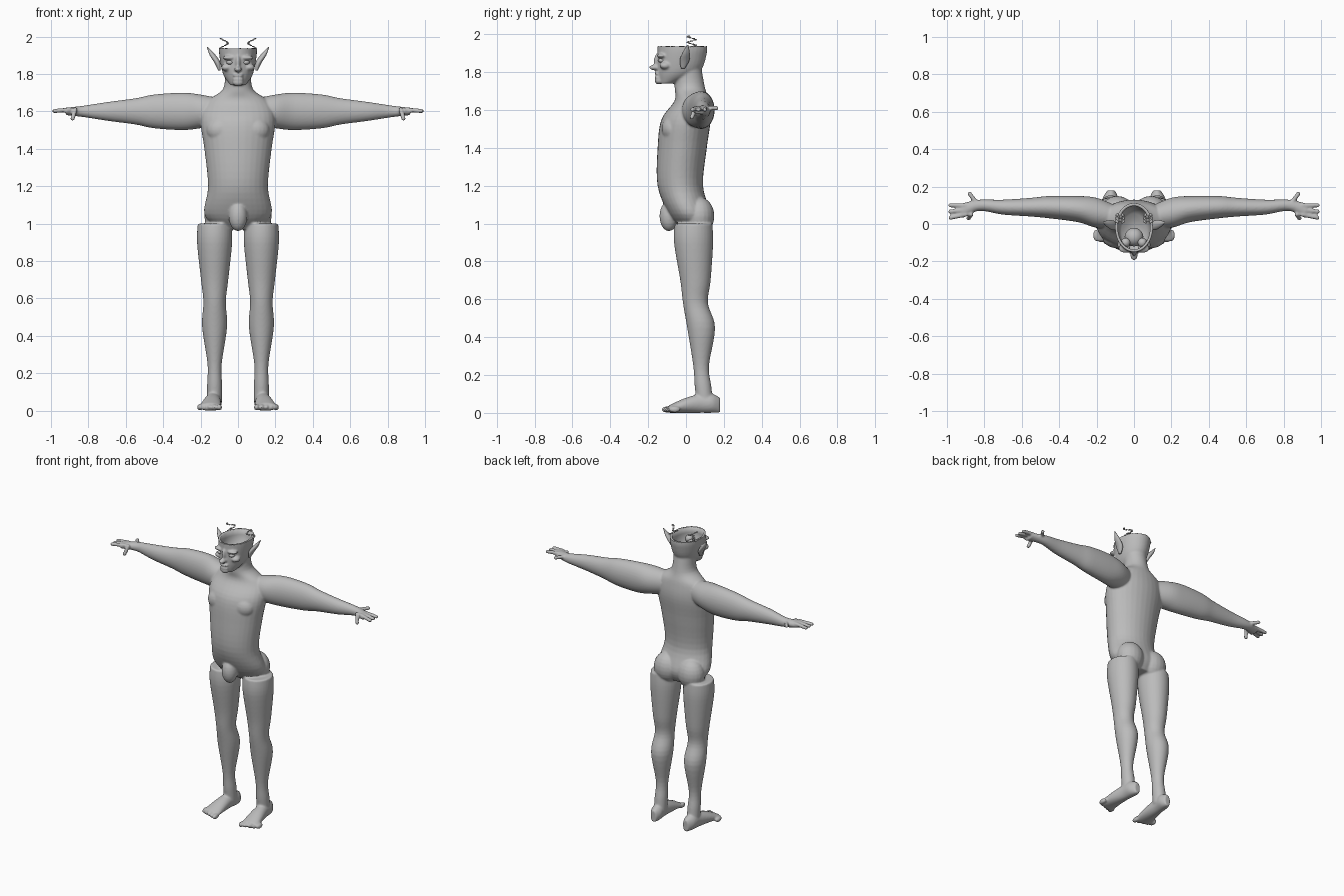
import bpy, bmesh, math, random
from mathutils import Vector, Matrix

random.seed(4)
if "Cube" in bpy.data.objects:
    bpy.data.objects.remove(bpy.data.objects["Cube"])

grey = (.5, .5, .5, 1)
skin = bpy.data.materials.new("grey_clay")
skin.use_nodes = True
skin.diffuse_color = grey
skin.node_tree.nodes["Principled BSDF"].inputs["Base Color"].default_value = grey


def catmull_rom(before, start, end, after, t):
    """Smooth blend between two cross-section values."""
    leave, arrive = (end - before) / 2, (after - start) / 2
    rise = end - start
    return start + t * (leave + t * (3 * rise - 2 * leave - arrive + t * (leave + arrive - 2 * rise)))


def refine(rows, steps):
    """Insert smooth cross-sections between the given ones."""
    last = len(rows) - 1
    fine = []
    for i in range(last):
        near = rows[max(i - 1, 0)], rows[i], rows[i + 1], rows[min(i + 2, last)]
        for step in range(steps):
            fine.append([catmull_rom(*values, step / steps) for values in zip(*near)])
    return fine + [rows[-1]]


def place(bm, build, mirror):
    """Run a builder, then copy its faces to the other side if asked."""
    old = set(bm.verts)
    build()
    if mirror:
        fresh = [v for v in bm.verts if v not in old]
        faces = {f for v in fresh for f in v.link_faces}
        copy = bmesh.ops.duplicate(bm, geom=fresh + list(faces))["geom"]
        for item in copy:
            if isinstance(item, bmesh.types.BMVert):
                item.co.x = -item.co.x


def loft(bm, point, rows, mirror=False, steps=5, sides=32):
    """Closed loft. point(t, centre, a, b) places a unit-circle offset a, b."""
    def build():
        rings = []
        for t, centre, wide, deep in refine(rows, steps):
            angles = [math.tau * k / sides for k in range(sides)]
            rings.append([bm.verts.new(point(t, centre, wide * math.cos(a), deep * math.sin(a)))
                          for a in angles])
        for low, high in zip(rings, rings[1:]):
            for k in range(sides):
                bm.faces.new((low[k - 1], low[k], high[k], high[k - 1]))
        bm.faces.new(rings[0])
        bm.faces.new(rings[-1])
    place(bm, build, mirror)


def blob(bm, centre, radii, mirror=False):
    """Ellipsoid, optionally on both sides."""
    matrix = Matrix.Translation(centre) @ Matrix.Diagonal(radii).to_4x4()
    place(bm, lambda: bmesh.ops.create_uvsphere(
        bm, u_segments=20, v_segments=12, radius=1, matrix=matrix), mirror)


def finger(bm, base, direction, length, radius=.012):
    """Row of overlapping balls on both sides."""
    beads = 12
    for k in range(beads):
        blob(bm, Vector(base) + Vector(direction).normalized() * length * k / beads,
             (radius, radius, radius), True)


def finish(name, bm):
    bmesh.ops.recalc_face_normals(bm, faces=bm.faces)
    mesh = bpy.data.meshes.new(name)
    bm.to_mesh(mesh)
    bm.free()
    mesh.materials.append(skin)
    mesh.shade_smooth()
    ob = bpy.data.objects.new(name, mesh)
    bpy.context.scene.collection.objects.link(ob)
    return ob


def upright(x):
    """Vertical loft at the given x."""
    return lambda t, centre, a, b: (x + a, centre + b, t)


body = bmesh.new()
# Torso and neck: height, y centre, half width, half depth
loft(body, upright(0), [
    (.97, .04, .1, .06), (1.05, .02, .18, .11), (1.2, -.03, .16, .12), (1.4, -.02, .18, .13),
    (1.55, 0, .2, .13), (1.65, .03, .17, .09), (1.72, .02, .08, .08), (1.83, .01, .07, .07)])
# Chest, buttocks and pelvis
blob(body, (.09, -.07, 1.5), (.08, .06, .07), True)
blob(body, (.09, .07, 1.04), (.09, .08, .1), True)
blob(body, (0, -.09, 1.04), (.05, .05, .08))
# Arms and palms: distance out, y centre, half depth, half height
hand_z = 1.61
loft(body, lambda t, centre, a, b: (t, centre + a, 1.6 + b), [
    (.1, .04, .06, .07), (.2, .06, .08, .09), (.3, .08, .07, .1), (.45, .09, .06, .09),
    (.55, .09, .05, .07), (.7, .09, .04, .05), (.83, .1, .03, .03), (.92, .07, .04, .02)], True)
# Fanned fingers, rear finger and hanging thumb
for k in range(3):
    finger(body, (.9, .1 - k * .025, hand_z), (1, -.1 * k, -.1), .09)
finger(body, (.84, .11, hand_z), (.6, .8, 0), .07)
finger(body, (.87, .05, hand_z), (.3, -.4, -1), .06)
# Legs: height, y centre, radius, slightly deeper than wide
leg_x = .125
leg = [(1, .04, .09), (.9, .04, .094), (.7, .05, .073), (.58, .05, .06),
       (.45, .08, .067), (.25, .08, .038), (.14, .09, .04), (.05, .1, .04)]
loft(body, upright(leg_x), [(z, y, r, r * 1.1) for z, y, r in leg], True)
# Splayed feet with flat soles, and toes
foot = [(.18, .04, .02), (.14, .05, .04), (.08, .05, .04), (0, .04, .05), (-.09, .02, .06)]
loft(body, lambda t, centre, a, b: (.14 - t / 10 + a, t, centre + b),
     [(y, h, r, h) for y, h, r in foot], True)
for k in range(5):
    blob(body, (.1 + .026 * k, .01 * k - .1, .018), (.015, .03, .017), True)
# Head
head = [(1.74, -.1, .04, .04), (1.8, -.04, .08, .11), (1.9, -.02, .1, .13), (1.96, -.02, .1, .13)]
loft(body, upright(0), head)
# Nose bridge, nose tip, lips, chin, brow and cheekbones
blob(body, (0, -.15, 1.86), (.013, .02, .04))
blob(body, (0, -.165, 1.825), (.02, .03, .015))
for z in (1.773, 1.793):
    blob(body, (0, -.15, z), (.03, .016, .009))
blob(body, (0, -.145, 1.755), (.03, .02, .02))
blob(body, (.045, -.13, 1.887), (.04, .025, .012), True)
blob(body, (.06, -.11, 1.835), (.03, .03, .02), True)
figure = finish("body", body)

# Cutter that hollows the skull and opens it with a ragged rim
wall, rim = .014, 1.935
cavity = [(z, y, wide - wall, deep - wall) for z, y, wide, deep in head[1:3]]
inner = (rim, *cavity[-1][1:])
outer = (rim + .001, -.02, .15, .2)
cut = bmesh.new()
loft(cut, upright(0), cavity + [inner, outer, (2.1, *outer[1:])], steps=1, sides=64)
for v in cut.verts:
    if rim < v.co.z < 2:
        v.co.z += random.uniform(0, .015)
cutter = finish("skull_cutter", cut)
cutter.hide_render = True
cutter.hide_set(True)

# Blend the body into one skin, then open the skull
remesh = figure.modifiers.new("blend", 'REMESH')
remesh.mode = 'VOXEL'
remesh.voxel_size = .006
remesh.use_smooth_shade = True
relax = figure.modifiers.new("relax", 'SMOOTH')
relax.iterations = 5
opening = figure.modifiers.new("opening", 'BOOLEAN')
opening.operation = 'DIFFERENCE'
opening.solver = 'EXACT'
opening.object = cutter

# Pointed ears leaning outward
ears = bmesh.new()
loft(ears, lambda t, centre, a, b: (centre + a, (t - 1.9) / 5 + b, t), [
    (1.82, .1, .006, .01), (1.86, .11, .016, .025), (1.9, .135, .016, .02),
    (1.945, .165, .002, .003)], True)
finish("ears", ears)

# Eyes and the lining inside the skull
eyes = bmesh.new()
blob(eyes, (.042, -.127, 1.862), (.02, .02, .013), True)
finish("eyes", eyes)
lining = bmesh.new()
blob(lining, (0, -.07, 1.83), (.05, .05, .05))
blob(lining, (.045, -.1, 1.865), (.025, .025, .025), True)
finish("skull_lining", lining)

# Loose flakes above the open skull
flakes = bmesh.new()
count = 14
for k in range(count):
    turn = math.tau * k / count
    blob(flakes, (.075 + .02 * math.cos(turn), .03 + .02 * math.sin(2 * turn), rim + .06 * k / count),
         (.006, .009, .003), True)
finish("loose_flakes", flakes)
